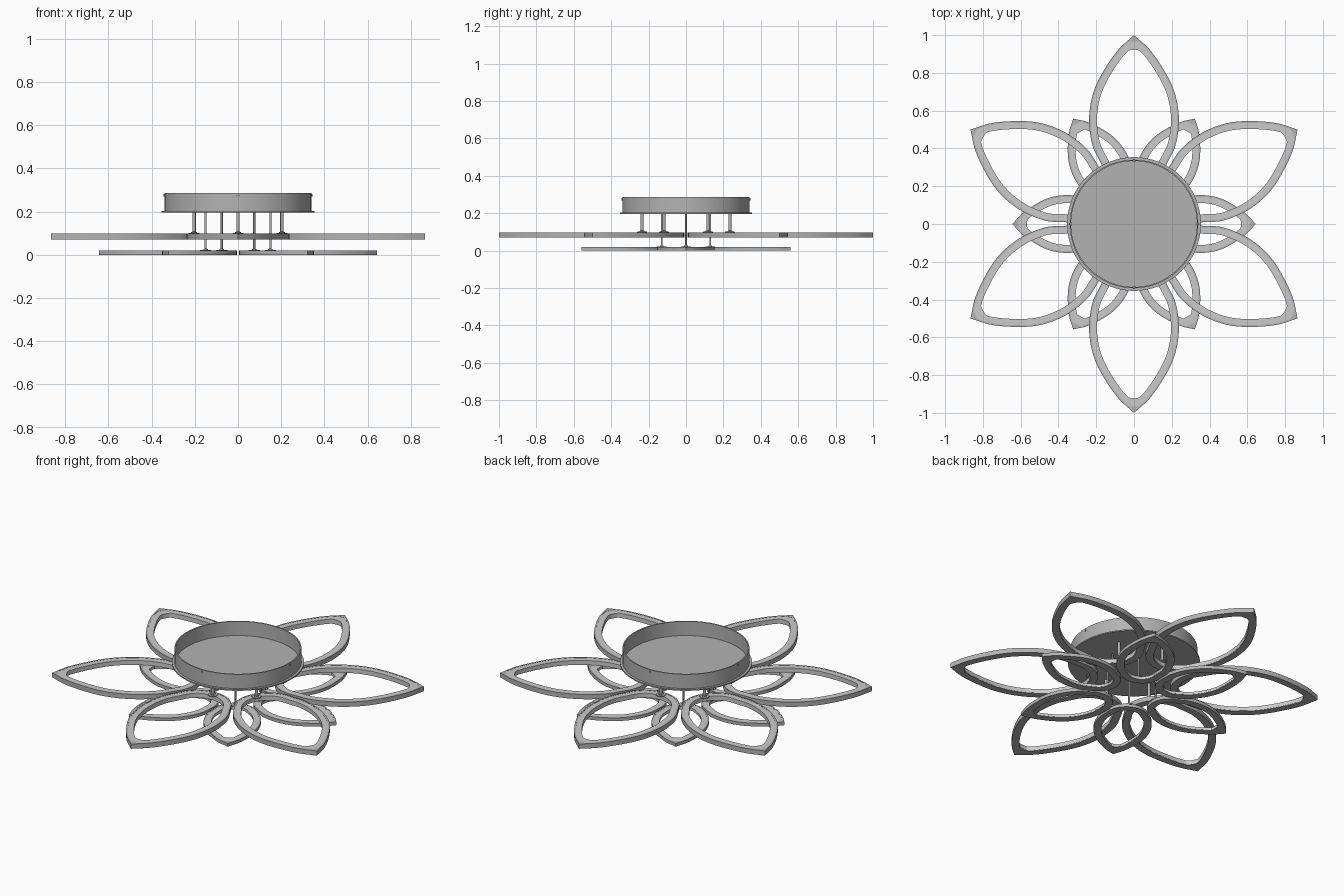
import bpy, bmesh, math
from mathutils import Vector, Matrix

if "Cube" in bpy.data.objects:
    bpy.data.objects.remove(bpy.data.objects["Cube"])

TAU = math.tau
# Half outline of a petal: distance from centre, half width
HALF = [(1.0, 0), (0.917, 0.088), (0.792, 0.172), (0.68, 0.22), (0.55, 0.238),
        (0.42, 0.221), (0.33, 0.179), (0.268, 0.143), (0.22, 0.085), (0.2, 0)]


def material(name, v):
    m = bpy.data.materials.new(name)
    m.diffuse_color = (v, v, v, 1)
    m.use_nodes = True
    m.node_tree.nodes["Principled BSDF"].inputs["Base Color"].default_value = m.diffuse_color
    return m


metal = material("grey_metal", 0.45)
light = material("pale_diffuser", 0.8)


def finish(bm, name, mat):
    bmesh.ops.remove_doubles(bm, verts=bm.verts, dist=1e-5)
    bmesh.ops.recalc_face_normals(bm, faces=bm.faces)
    me = bpy.data.meshes.new(name)
    bm.to_mesh(me)
    bm.free()
    ob = bpy.data.objects.new(name, me)
    bpy.context.collection.objects.link(ob)
    me.materials.append(mat)
    bpy.ops.object.select_all(action='DESELECT')
    ob.select_set(True)
    bpy.context.view_layer.objects.active = ob
    bpy.ops.object.shade_smooth_by_angle(angle=math.radians(30))
    return ob


def outline(scale, steps=6):
    """Closed smooth petal outline with one sharp tip (index 0)."""
    p = [Vector(q) * scale for q in HALF]
    first = 2 * p[0] - p[1]
    last = Vector((p[-2].x, -p[-2].y))
    q = [first] + p + [last]
    half = []
    for i in range(1, len(q) - 2):
        a, b, c, d = q[i - 1:i + 3]
        for k in range(steps):
            t = k / steps
            half.append(0.5 * (2 * b + (c - a) * t + (2 * a - 5 * b + 4 * c - d) * t * t
                               + (3 * b - a - 3 * c + d) * t ** 3))
    half.append(p[-1])
    return half + [Vector((v.x, -v.y)) for v in half[-2:0:-1]]


def inset(pts, d):
    """Outline moved inward by d, with the tip cut back cleanly."""
    if d == 0:
        return pts
    out = []
    tip = pts[0].x - 1.4 * d - 0.02
    for i, v in enumerate(pts):
        e = (pts[(i + 1) % len(pts)] - pts[i - 1]).normalized()
        w = v + Vector((-e.y, e.x)) * d
        if w.y * v.y <= 0 and v.x > 0.8 * pts[0].x:
            w = Vector((tip, 0))
        out.append(Vector((min(w.x, tip), w.y)))
    return out


def sweep(name, scale, angle, section, mat):
    """Carry a closed (inset, z) section around the petal outline."""
    bm = bmesh.new()
    pts = outline(scale)
    rot = Matrix.Rotation(angle, 4, 'Z')
    loops = [[bm.verts.new(rot @ Vector((*p, z))) for p in inset(pts, d)]
             for d, z in section]
    for j, a in enumerate(loops):
        b = loops[(j + 1) % len(loops)]
        for i in range(len(pts)):
            k = (i + 1) % len(pts)
            bm.faces.new((a[i], a[k], b[k], b[i]))
    return finish(bm, name, mat)


def lathe(name, profile, x=0, y=0, segs=24, closed=False):
    """Revolve an (r, z) profile about a vertical axis."""
    bm = bmesh.new()
    vs = [bm.verts.new((r, 0, z)) for r, z in profile]
    es = [bm.edges.new(e) for e in zip(vs, vs[1:])]
    if closed:
        es.append(bm.edges.new((vs[-1], vs[0])))
    bmesh.ops.spin(bm, geom=vs + es, cent=(0, 0, 0), axis=(0, 0, 1), angle=TAU,
                   steps=segs, use_duplicate=False)
    bmesh.ops.translate(bm, verts=bm.verts, vec=(x, y, 0))
    return finish(bm, name, metal)


def tier(label, scale, start, z0, z1, rod_r, rod_pos):
    t, w = 0.009, 0.041
    for i in range(6):
        a = start + i * TAU / 6
        # Frame channel and the light strip that lies in it
        sweep(f"{label}_petal_frame_{i+1}", scale, a,
              [(0, z0), (0, z1), (t, z1), (t, z0 + 0.004), (w, z0 + 0.004), (w, z0)], metal)
        sweep(f"{label}_petal_diffuser_{i+1}", scale, a,
              [(t - .001, z0 + 0.003), (t - .001, z1 - 0.001),
               (w + .001, z1 - 0.001), (w + .001, z0 + 0.003)], light)
        # Hanging rod with foot flange and collar
        zf = z1 - 0.003
        lathe(f"{label}_rod_{i+1}",
              [(0, zf), (0.026, zf), (0.026, zf + 0.006), (rod_r + 0.005, zf + 0.007),
               (rod_r + 0.005, zf + 0.011), (rod_r, zf + 0.012), (rod_r, 0.199), (0, 0.199)],
              rod_pos * math.cos(a), rod_pos * math.sin(a))


tier("upper", 1.0, math.radians(30), 0.070, 0.098, 0.008, 0.235)
tier("lower", 0.644, 0, 0.0, 0.019, 0.005, 0.15)

# Ceiling canopy: open-topped shell and the base plate below it
lathe("canopy_shell", [(0.34, 0.203), (0.34, 0.287), (0.333, 0.287), (0.333, 0.203)],
      segs=96, closed=True)
lathe("canopy_plate", [(0, 0.196), (0.354, 0.196), (0.354, 0.203), (0, 0.203)], segs=96)

# Side screws on the canopy
for i in range(4):
    bm = bmesh.new()
    m = (Matrix.Rotation(i * TAU / 4, 4, 'Z') @ Matrix.Translation((0.338, 0, 0.275))
         @ Matrix.Rotation(TAU / 4, 4, 'Y'))
    bmesh.ops.create_cone(bm, cap_ends=True, segments=16, radius1=0.007, radius2=0.006,
                          depth=0.012, matrix=m)
    finish(bm, f"canopy_screw_{i+1}", metal)
